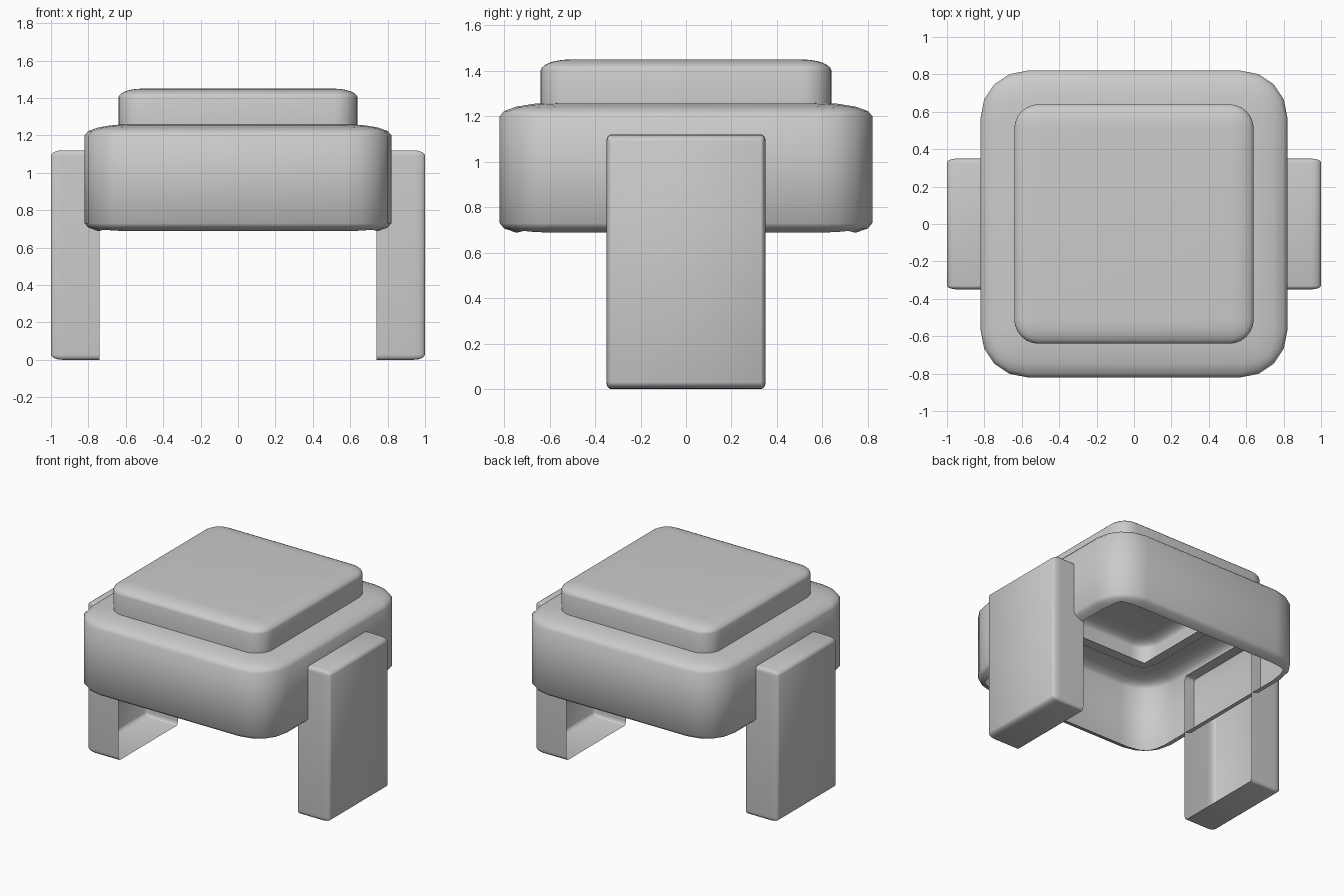
import bpy, bmesh
from mathutils import Vector

if "Cube" in bpy.data.objects:
    bpy.data.objects.remove(bpy.data.objects["Cube"])


def rounded_box(lo, hi, radii, segments):
    """Box with elliptical rounding: bevel in stretched space, then scale back."""
    lo, hi, r = Vector(lo), Vector(hi), Vector(radii)
    bm = bmesh.new()
    bmesh.ops.create_cube(bm, size=1)
    for v in bm.verts:
        v.co = Vector([(lo[i] + (v.co[i] + 0.5) * (hi[i] - lo[i])) / r[i] for i in range(3)])
    bmesh.ops.bevel(bm, geom=bm.edges[:], offset=1.0, offset_type='OFFSET',
                    segments=segments, profile=0.5, affect='EDGES')
    for v in bm.verts:
        v.co = Vector([v.co[i] * r[i] for i in range(3)])
    bm.normal_update()
    return bm


def cut_open(bm, point, normal):
    """Remove everything on the normal side, leaving an open shell."""
    bmesh.ops.bisect_plane(bm, geom=bm.verts[:] + bm.edges[:] + bm.faces[:],
                           plane_co=point, plane_no=normal, clear_outer=True)


def finish(bm, name):
    me = bpy.data.meshes.new(name)
    bm.to_mesh(me)
    bm.free()
    ob = bpy.data.objects.new(name, me)
    bpy.context.collection.objects.link(ob)
    bpy.ops.object.select_all(action='DESELECT')
    ob.select_set(True)
    bpy.context.view_layer.objects.active = ob
    bpy.ops.object.shade_smooth_by_angle(angle=0.7)
    return ob


# Body shell: flat top face open under the lid, lower half of the bottom rounding open
bm = rounded_box((-0.82, -0.82, 0.67), (0.82, 0.82, 1.26), (0.25, 0.25, 0.06), 4)
bmesh.ops.delete(bm, geom=[v for v in bm.verts if v.co.z < 0.6868], context='VERTS')
bmesh.ops.delete(bm, geom=[f for f in bm.faces if all(v.co.z > 1.2595 for v in f.verts)],
                 context='FACES_ONLY')
finish(bm, "body")

# Raised lid, open underneath
bm = rounded_box((-0.64, -0.64, 1.0), (0.64, 0.64, 1.45), (0.13, 0.13, 0.05), 6)
cut_open(bm, (0, 0, 1.255), (0, 0, -1))
finish(bm, "lid")

# Side legs, rounded outside and open towards the middle
for side, name in ((1, "right_leg"), (-1, "left_leg")):
    xs = sorted((side * 0.5, side * 1.0))
    bm = rounded_box((xs[0], -0.35, 0), (xs[1], 0.35, 1.12), (0.06, 0.02, 0.03), 4)
    cut_open(bm, (side * 0.74, 0, 0), (-side, 0, 0))
    finish(bm, name)
